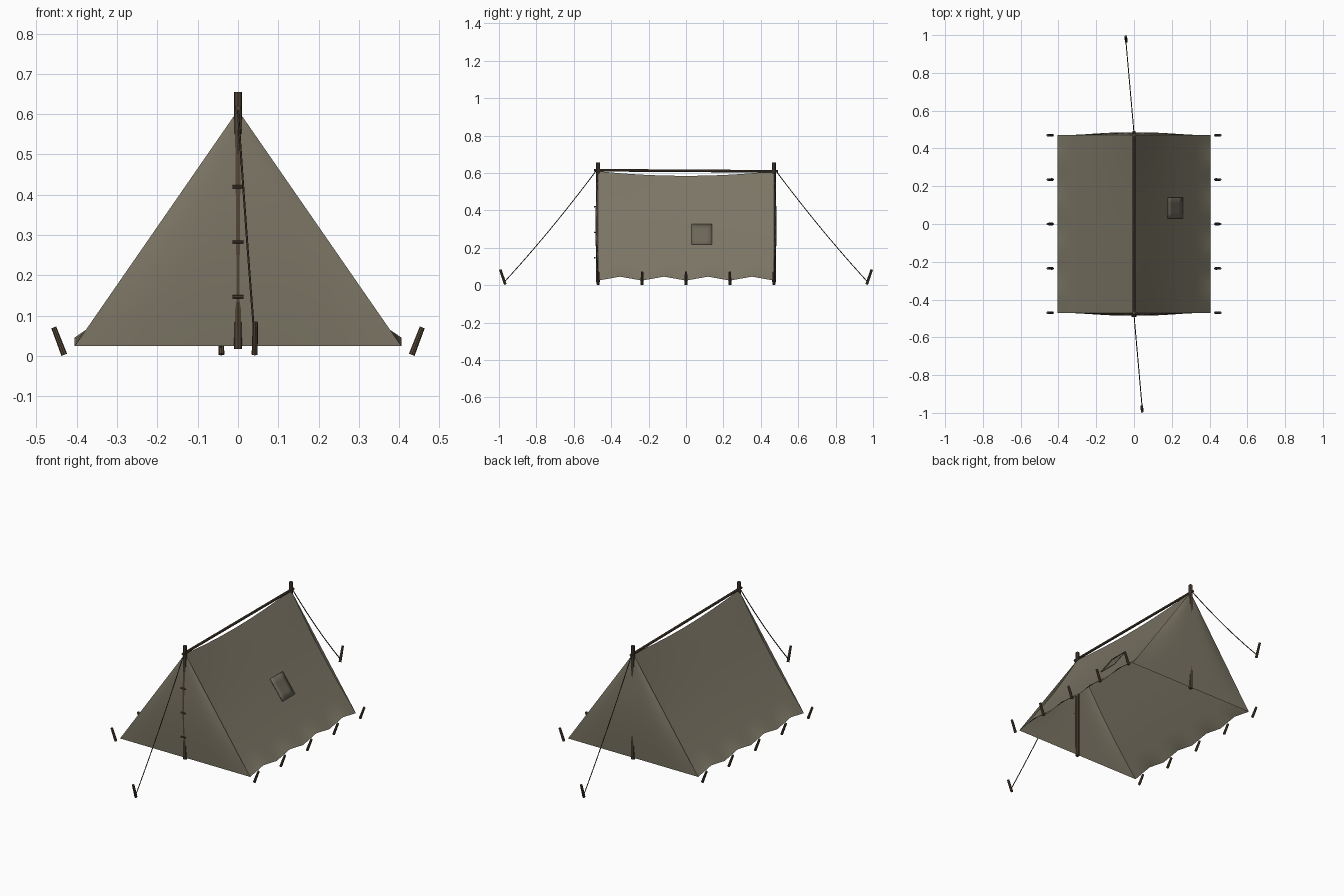
import bpy, bmesh, math
from mathutils import Vector

if "Cube" in bpy.data.objects:
    bpy.data.objects.remove(bpy.data.objects["Cube"])


def material(name, rgb):
    m = bpy.data.materials.new(name)
    m.diffuse_color = (*rgb, 1)
    m.use_nodes = True
    m.node_tree.nodes["Principled BSDF"].inputs["Base Color"].default_value = m.diffuse_color
    return m


CANVAS = material("canvas", (0.20, 0.18, 0.13))
PATCH = material("patch_cloth", (0.15, 0.135, 0.10))
WOOD = material("dark_wood", (0.085, 0.06, 0.037))
ROPE = material("rope", (0.06, 0.048, 0.032))
L, W, H, Z0 = 0.47, 0.405, 0.61, 0.025


def sheet(name, fn, nu, nv, mat, flip=False):
    """Grid surface from fn(u, v), with u and v in 0..1."""
    bm = bmesh.new()
    g = [[bm.verts.new(fn(i / nu, j / nv)) for j in range(nv + 1)] for i in range(nu + 1)]
    for i in range(nu):
        for j in range(nv):
            f = [g[i][j], g[i + 1][j], g[i + 1][j + 1], g[i][j + 1]]
            bm.faces.new(f[::-1] if flip else f)
    bmesh.ops.remove_doubles(bm, verts=bm.verts, dist=1e-5)
    me = bpy.data.meshes.new(name)
    bm.to_mesh(me)
    bm.free()
    for p in me.polygons:
        p.use_smooth = True
    ob = bpy.data.objects.new(name, me)
    bpy.context.collection.objects.link(ob)
    me.materials.append(mat)
    return ob


def rod(name, a, b, r0, r1=None, mat=WOOD, sides=8):
    """Tapered round bar from a to b."""
    a, b = Vector(a), Vector(b)
    d = b - a
    bpy.ops.mesh.primitive_cone_add(vertices=sides, radius1=r0, radius2=r0 if r1 is None else r1,
                                    depth=d.length, location=(a + b) / 2,
                                    rotation=d.to_track_quat('Z', 'Y').to_euler())
    ob = bpy.context.object
    ob.name = name
    ob.data.materials.append(mat)
    return ob


# Sloping roof sides: sagging ridge and cloth, pointed scallops between the pegs
def roof(side, lift=0.0):
    def fn(u, v):
        y = -L + 2 * L * u
        z = H + (Z0 - H) * v - 0.025 * (1 - (y / L) ** 2) * (1 - v) ** 3
        if v > 0.99:
            z += 0.021 * (1 - abs((u * 8) % 2 - 1))
        n = lift - 0.016 * math.sin(math.pi * v)
        return (side * (W * v + n * 0.82), y, z + n * 0.57)
    return fn


for side, label in ((1, "right"), (-1, "left")):
    sheet("roof_" + label, roof(side), 24, 12, CANVAS, flip=side > 0)

# Square repair patch on the right side, with a little thickness
skin = roof(1, 0.005)
patch = sheet("repair_patch",
              lambda u, v: skin(0.5 + (0.03 + 0.11 * u) / 0.94, 0.468 + 0.188 * v),
              4, 4, PATCH, flip=True)
thick = patch.modifiers.new("thickness", 'SOLIDIFY')
thick.thickness = 0.004


# Triangular end walls, bellied outwards
def end_wall(s):
    def fn(u, v):
        q = 2 * u - 1
        return (W * q * v, s * (L + 0.015 * math.sin(math.pi * v) * (1 - q ** 4)), H + (Z0 - H) * v)
    return fn


for s, label in ((-1, "front"), (1, "back")):
    sheet(label + "_wall", end_wall(s), 16, 12, CANVAS, flip=s < 0)
    # Upright pole, nearly hidden behind the wall's belly
    rod(label + "_pole", (0, s * 0.470, 0.018), (0, s * 0.470, 0.655), 0.010)
    # Guy rope and its leaning stake
    x = -s * 0.043
    rod(label + "_guy_stake", (x * 0.96, s * 0.966, 0.004), (x, s * 0.993, 0.084), 0.0075, 0.0065)
    cu = bpy.data.curves.new(label + "_guy_rope", 'CURVE')
    cu.dimensions = '3D'
    cu.bevel_depth = 0.0025
    cu.bevel_resolution = 1
    sp = cu.splines.new('POLY')
    sp.points.add(12)
    for i, p in enumerate(sp.points):
        t = i / 12
        p.co = (x * t, s * (0.482 + 0.487 * t), 0.61 - 0.59 * t - 0.06 * t * (1 - t), 1)
    cu.materials.append(ROPE)
    bpy.context.collection.objects.link(bpy.data.objects.new(label + "_guy_rope", cu))

# Ridge pole
rod("ridge_pole", (0, -0.492, 0.615), (0, 0.492, 0.609), 0.007)

# Narrow front door seam and its toggles
sheet("door_seam", lambda u, v: ((u - 0.5) * (0.014 - 0.009 * v),
                                 -0.4715 - 0.015 * math.sin(math.pi * (0.06 + 0.94 * v)),
                                 0.575 - 0.55 * v), 1, 12, WOOD, flip=True)
for i, z in enumerate((0.42, 0.283, 0.147)):
    rod(f"door_toggle_{i + 1}", (-0.014, -0.488, z), (0.014, -0.488, z), 0.004)

# Side pegs
for side, label in ((1, "right"), (-1, "left")):
    for i in range(5):
        y = -L + i * L / 2
        rod(f"{label}_peg_{i + 1}", (side * 0.431, y, 0.003), (side * 0.457, y, 0.071), 0.0075, 0.0065)
